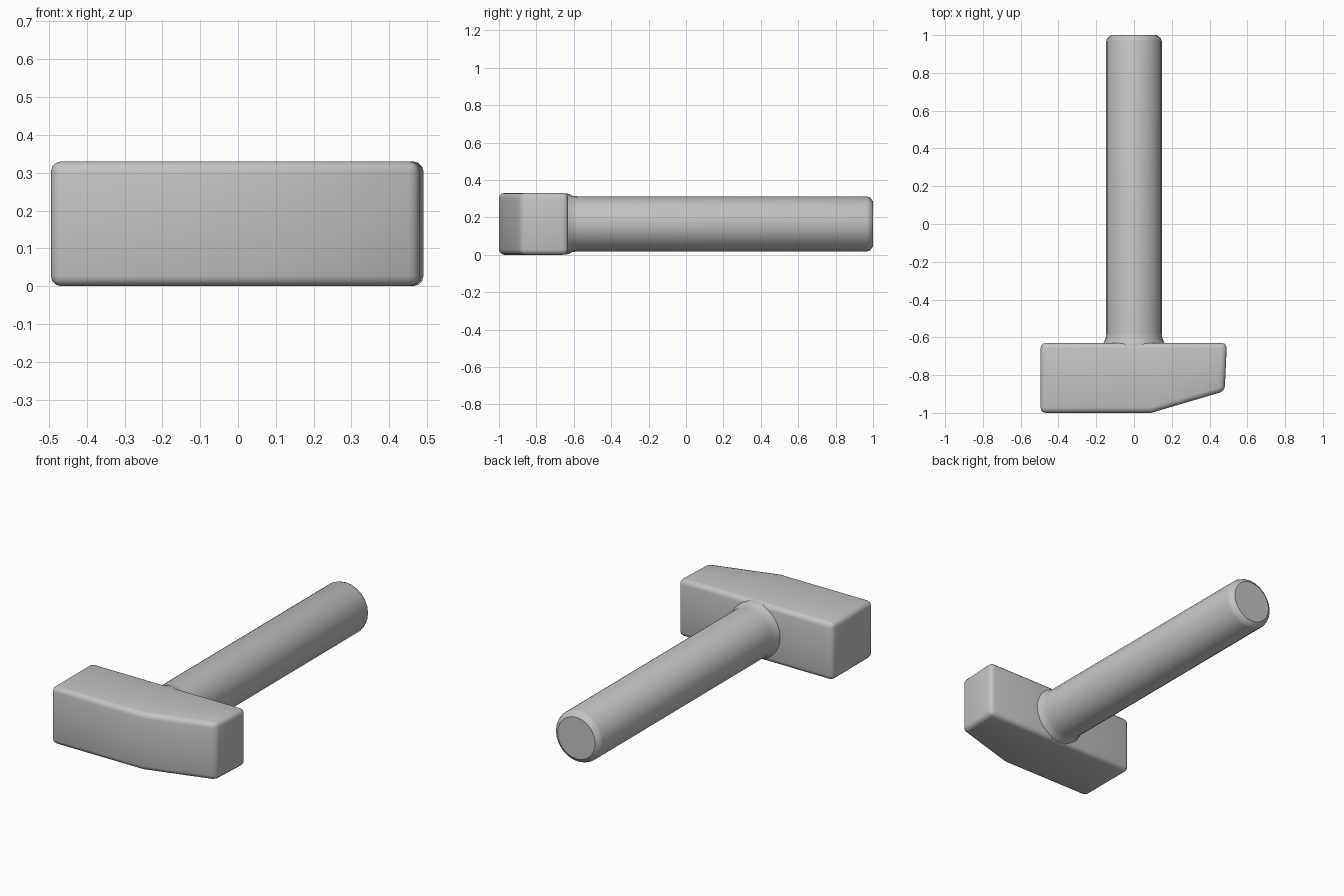
import bpy, bmesh, math
from mathutils import Vector

cube = bpy.data.objects.get("Cube")
if cube:
    bpy.data.objects.remove(cube, do_unlink=True)

MID_Z = 0.165

grey = bpy.data.materials.new("plain grey")
grey.use_nodes = True
colour = (0.55, 0.55, 0.55, 1)
grey.diffuse_color = colour
grey.node_tree.nodes["Principled BSDF"].inputs["Base Color"].default_value = colour


def add_object(name, bm):
    bmesh.ops.recalc_face_normals(bm, faces=bm.faces)
    mesh = bpy.data.meshes.new(name)
    bm.to_mesh(mesh)
    bm.free()
    mesh.materials.append(grey)
    obj = bpy.data.objects.new(name, mesh)
    bpy.context.collection.objects.link(obj)
    bpy.ops.object.select_all(action='DESELECT')
    obj.select_set(True)
    bpy.context.view_layer.objects.active = obj
    return obj


# Hammer head: plan outline with one tapered end, extruded upward
outline = [(-0.495, -1.0), (0.09, -1.0), (0.48, -0.885), (0.492, -0.63), (-0.495, -0.63)]
bm = bmesh.new()
base = bm.faces.new([bm.verts.new((x, y, 0)) for x, y in outline])
top = bmesh.ops.extrude_face_region(bm, geom=[base])["geom"]
bmesh.ops.translate(bm, vec=(0, 0, 0.33),
                    verts=[g for g in top if isinstance(g, bmesh.types.BMVert)])
head = add_object("hammer_head", bm)

# Softly worn edges
bevel = head.modifiers.new("worn_edges", 'BEVEL')
bevel.width = 0.028
bevel.segments = 3
bevel.limit_method = 'ANGLE'
bevel.angle_limit = math.radians(30)
bpy.ops.object.modifier_apply(modifier=bevel.name)
bpy.ops.object.shade_smooth_by_angle(angle=math.radians(35))

# Handle: turned profile (radius, y) with a flare at the head and a chamfered tip
profile = [(0, -0.72), (0.147, -0.72), (0.164, -0.64), (0.158, -0.622), (0.15, -0.605),
           (0.147, -0.575), (0.147, 0.968), (0.141, 0.985), (0.12, 1.0), (0, 1.0)]
bm = bmesh.new()
points = [bm.verts.new((r, y, MID_Z)) for r, y in profile]
edges = [bm.edges.new(pair) for pair in zip(points, points[1:])]
bmesh.ops.spin(bm, geom=points + edges, cent=(0, 0, MID_Z), axis=Vector((0, 1, 0)),
               angle=math.tau, steps=24)
bmesh.ops.remove_doubles(bm, verts=bm.verts, dist=0.0005)
add_object("handle", bm)
bpy.ops.object.shade_smooth_by_angle(angle=math.radians(35))
